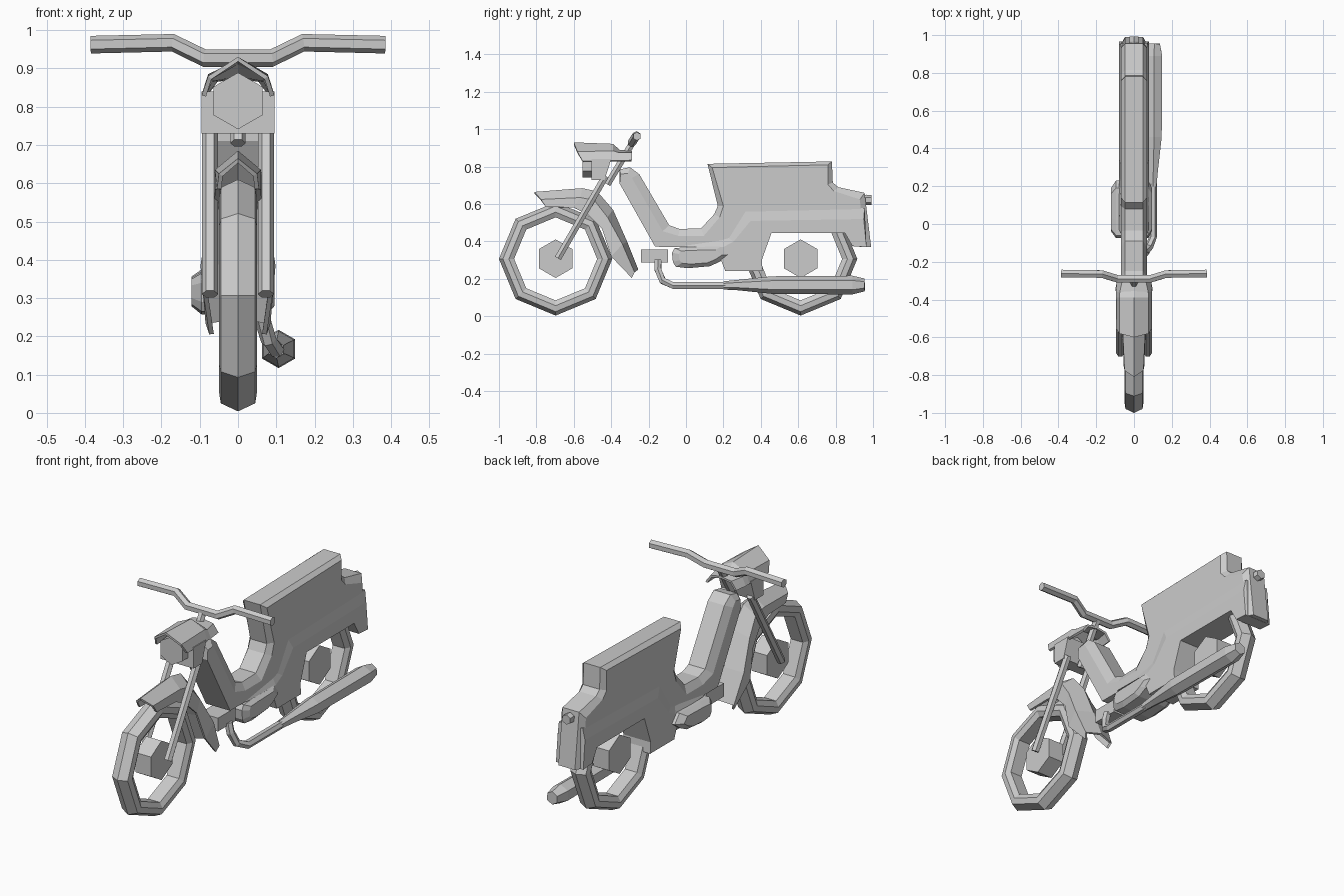
import bpy, bmesh, math
from mathutils import Vector

if "Cube" in bpy.data.objects:
    bpy.data.objects.remove(bpy.data.objects["Cube"])

def make(name, verts, faces):
    me = bpy.data.meshes.new(name)
    me.from_pydata([tuple(v) for v in verts], [], faces)
    bm = bmesh.new()
    bm.from_mesh(me)
    bmesh.ops.remove_doubles(bm, verts=bm.verts, dist=1e-4)
    bmesh.ops.recalc_face_normals(bm, faces=bm.faces)
    bm.to_mesh(me)
    bm.free()
    ob = bpy.data.objects.new(name, me)
    bpy.context.collection.objects.link(ob)
    return ob

def skin(name, rings, closed=True, caps=True, loop=False):
    """Join equal-length rows of points with quads."""
    n, m = len(rings[0]), len(rings)
    verts = [p for r in rings for p in r]
    faces = []
    for i in range(m if loop else m - 1):
        j = (i + 1) % m
        for k in range(n if closed else n - 1):
            l = (k + 1) % n
            faces.append((i*n + k, i*n + l, j*n + l, j*n + k))
    if caps and not loop:
        faces += [tuple(range(n)), tuple(range((m - 1)*n, m*n))]
    return make(name, verts, faces)

def tube(name, path, radii, ref=(1, 0, 0), sides=6, turn=0.0):
    pts = [Vector(p) for p in path]
    if not isinstance(radii, (list, tuple)):
        radii = [radii] * len(pts)
    rings = []
    for i, p in enumerate(pts):
        t = (pts[min(i + 1, len(pts) - 1)] - pts[max(i - 1, 0)]).normalized()
        u = Vector(ref)
        u = (u - t * u.dot(t)).normalized()
        v = t.cross(u)
        angles = [turn + 2*math.pi*k/sides for k in range(sides)]
        rings.append([p + (u*math.cos(a) + v*math.sin(a))*radii[i] for a in angles])
    return skin(name, rings)

def slab(name, layers):
    """Side profiles (y, z) stacked at given x positions."""
    return skin(name, [[(x, y, z) for y, z in prof] for x, prof in layers])

def shell(name, stations):
    """Thin sheet from half sections starting on the centre line."""
    rings = [[(-x, y, z) for x, y, z in reversed(s[1:])] + list(s) for s in stations]
    ob = skin(name, rings, closed=False, caps=False)
    mod = ob.modifiers.new("thickness", "SOLIDIFY")
    mod.thickness = 0.012
    return ob

# Wheels: octagonal tyre with ridged tread, hexagonal hub
TYRE = [(0, .303), (.045, .282), (.05, .25), (.035, .222),
        (-.035, .222), (-.05, .25), (-.045, .282)]
for side, cy in (("front", -.697), ("rear", .613)):
    rings = []
    for k in range(8):
        a = k * math.pi / 4
        rings.append([(x, cy + r*math.cos(a), .307 + r*math.sin(a)) for x, r in TYRE])
    skin(side + "_tyre", rings, loop=True)
    tube(side + "_hub", [(-.045, cy, .308), (.045, cy, .308)], .103, ref=(0, 0, 1))

# Fork legs, steering stem and handlebar
for name, x in (("left_fork_leg", -.073), ("right_fork_leg", .073)):
    tube(name, [(x, -.685, .31), (x, -.43, .75)], .021)
tube("steering_stem", [(0, -.42, .705), (0, -.285, .93)], .02)
tube("handlebar", [(-.385, -.262, .962), (-.17, -.265, .967), (-.088, -.29, .927),
                   (.088, -.29, .927), (.17, -.265, .967), (.385, -.262, .962)],
     .023, ref=(0, 0, 1))

# Headlamp with housing and peaked hood
shell("headlamp_hood", [
    [(0, -.60, .93), (.078, -.58, .88), (.095, -.553, .83)],
    [(0, -.39, .922), (.078, -.39, .885), (.095, -.39, .832)],
    [(0, -.355, .89), (.075, -.36, .875), (.095, -.36, .832)],
    [(0, -.29, .885), (.06, -.29, .875), (.09, -.29, .835)]])
slab("headlamp_housing", [(x, [(-.505, .73), (-.435, .73), (-.40, .84), (-.505, .84)])
                          for x in (-.096, .096)])
tube("headlamp", [(0, -.553, .815), (0, -.44, .815)], .074, ref=(0, 0, 1))

# Front mudguard: peaked sheet sweeping down into a flared tail
shell("front_mudguard", [
    [(0, -.81, .665), (.05, -.775, .625), (.055, -.75, .585)],
    [(0, -.555, .685), (.06, -.565, .635), (.06, -.60, .582)],
    [(0, -.475, .668), (.062, -.49, .62), (.062, -.52, .54)],
    [(0, -.39, .57), (.075, -.42, .53), (.075, -.45, .47)],
    [(0, -.315, .40), (.098, -.34, .385), (.092, -.40, .32)],
    [(0, -.255, .25), (.085, -.275, .235), (.075, -.29, .205)]])

# Body: (outer y, z) near the centre, (inset y, z) on the flanks
BODY = [((-.355, .785), (-.35, .76)), ((-.30, .797), (-.31, .765)),
        ((-.25, .76), (-.29, .74)), ((-.09, .487), (-.125, .455)),
        ((-.035, .467), (-.04, .43)), ((.08, .47), (.095, .43)),
        ((.15, .545), (.18, .53)), ((.17, .59), (.20, .59)),
        ((.115, .815), (.14, .795)), ((.78, .828), (.758, .81)),
        ((.785, .715), (.758, .705)), ((.815, .69), (.79, .67)),
        ((.955, .66), (.93, .625)), ((.99, .37), (.95, .37)),
        ((.89, .375), (.89, .375)), ((.85, .445), (.85, .445)),
        ((.457, .445), (.457, .445)), ((.405, .30), (.405, .30)),
        ((.175, .30), (.175, .30)), ((.15, .37), (.15, .37)),
        ((-.165, .372), (-.165, .372)), ((-.355, .71), (-.355, .71))]
outer = [a for a, b in BODY]
inset = [b for a, b in BODY]
slab("body_and_seat", [(-.07, inset), (-.048, outer), (.048, outer), (.07, inset)])

# Slightly wider lower side panels
PANEL = [(-.05, .375), (.19, .41), (.225, .42), (.315, .565), (.955, .58), (.965, .37),
         (.89, .375), (.85, .445), (.457, .445), (.405, .30), (.41, .242),
         (.21, .242), (.16, .37)]
RAISED = [(-.03, .373), (.20, .37), (.255, .40), (.345, .51), (.95, .52)] + PANEL[5:]
slab("side_panels", [(-.079, RAISED), (-.069, PANEL), (.069, PANEL), (.079, RAISED)])

# Tail lamp
tube("tail_lamp", [(0, .93, .622), (0, .965, .622), (0, .992, .622)], [.02, .028, .026],
     ref=(0, 0, 1))

# Engine: cylinder block, crankcase and left cover
slab("engine_cylinder", [(x, [(-.24, .287), (-.095, .287), (-.095, .357), (-.24, .357)])
                         for x in (-.052, .052)])
CASE = [(-.07, .29), (-.055, .265), (.01, .257), (.13, .268), (.185, .295), (.23, .33),
        (.19, .375), (.02, .37), (-.06, .365), (-.075, .34)]
small = [(.07 + (y - .07)*.75, .32 + (z - .32)*.65) for y, z in CASE]
slab("crankcase", [(-.122, small), (-.095, CASE), (.075, CASE), (.095, small)])

# Exhaust: bent header pipe and tapered silencer
tube("exhaust_pipe", [(.05, -.15, .30), (.062, -.15, .25), (.08, -.125, .19),
                      (.10, -.07, .165), (.10, .25, .165)], .021)
tube("silencer", [(.10, .20, .165), (.102, .28, .167), (.106, .46, .167),
                  (.106, .89, .167), (.108, .955, .168)],
     [.022, .028, .047, .05, .034], ref=(0, 0, 1))
